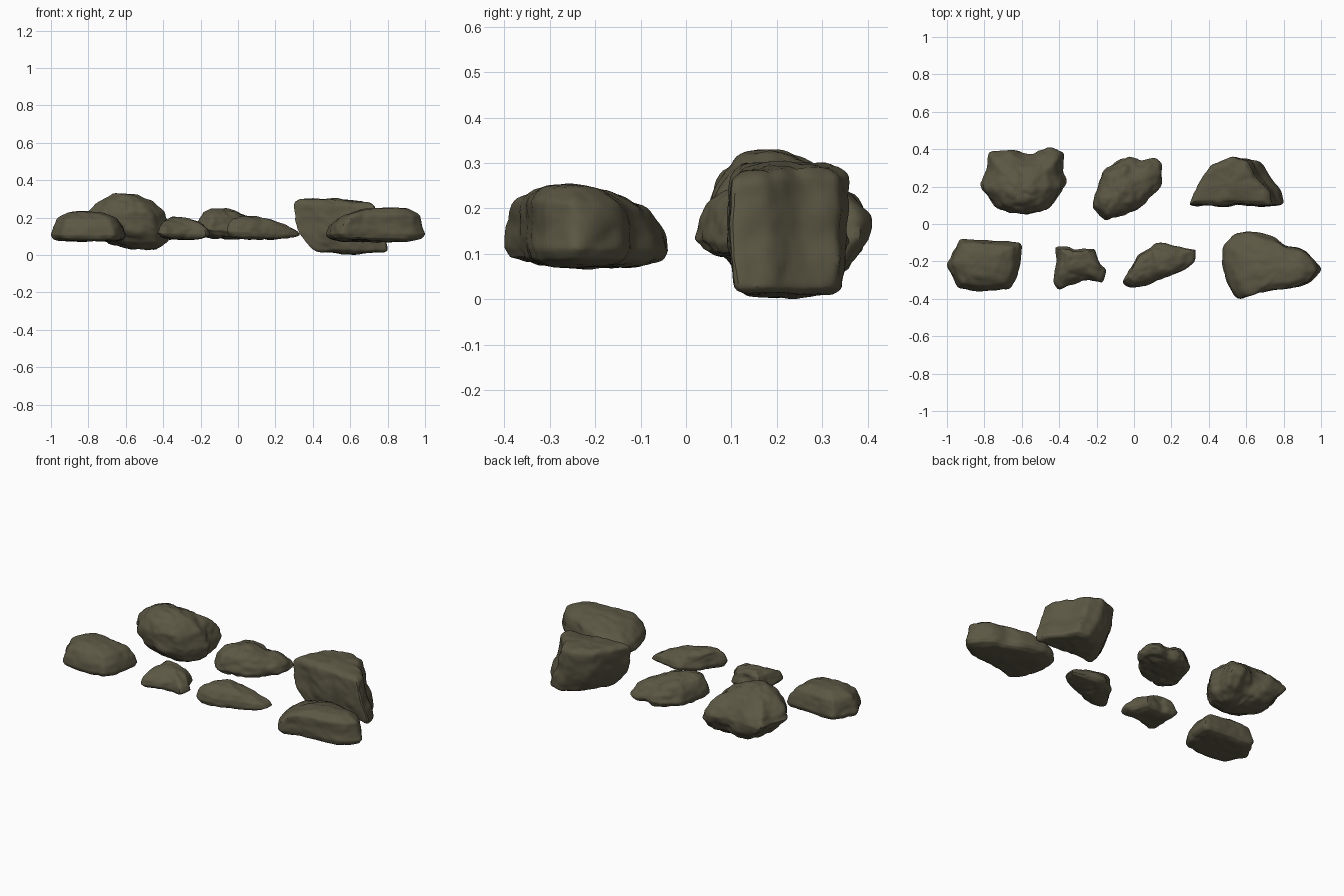
import bpy
import bmesh
import math
from mathutils import Vector, noise

default_cube = bpy.data.objects.get("Cube")
if default_cube:
    bpy.data.objects.remove(default_cube, do_unlink=True)

# One weathered stone colour for every rock
stone = bpy.data.materials.new("olive_brown_stone")
stone.use_nodes = True
stone_colour = (0.105, 0.096, 0.058, 1)
stone.diffuse_color = stone_colour
shader = stone.node_tree.nodes["Principled BSDF"]
shader.inputs["Base Color"].default_value = stone_colour
shader.inputs["Roughness"].default_value = 0.9

# Side profiles from underside to crown: (height fraction, outline scale)
PROFILES = {
    "box": [(0, .02), (.01, .72), (.06, .9), (.3, 1), (.6, 1),
            (.9, .97), (.98, .82), (1, .02)],
    "wedge": [(0, .02), (.02, .4), (.14, .74), (.35, .96), (.5, 1),
              (.68, .92), (.85, .66), (.97, .3), (1, .02)],
    "cap": [(0, .02), (.02, .75), (.09, .94), (.22, 1), (.5, .95),
            (.78, .82), (.96, .5), (1, .02)],
    "mound": [(0, .02), (.02, .6), (.1, .9), (.25, 1), (.5, .93),
              (.75, .74), (.93, .42), (1, .02)],
}
AROUND = 84
STEPS = 6


def resample(points, count):
    """Space points evenly along a closed outline."""
    edges = list(zip(points, points[1:] + points[:1]))
    total = sum((b - a).length for a, b in edges)
    result = []
    for i in range(count):
        distance = total * i / count
        for a, b in edges:
            length = (b - a).length
            if distance <= length:
                result.append(a.lerp(b, distance / length))
                break
            distance -= length
    return result


def profile_rows(profile):
    """Add rows between the profile's points."""
    rows = []
    for (h0, s0), (h1, s1) in zip(profile, profile[1:]):
        for i in range(STEPS):
            t = i / STEPS
            rows.append((h0 + (h1 - h0) * t, s0 + (s1 - s0) * t))
    return rows + [profile[-1]]


def roughen(bm, seed, amount):
    """Chip the surface with broad dents, ridges and fine grain."""
    shift = Vector((seed * 7, seed * 3, seed * 5))
    bm.normal_update()
    moves = []
    for v in bm.verts:
        p = v.co + shift
        broad = noise.noise(p * 7)
        ridge = abs(noise.noise(p * 13)) - 0.25
        grain = noise.noise(p * 32)
        moves.append(v.normal * amount * (broad + ridge + grain * 0.3))
    for v, move in zip(bm.verts, moves):
        v.co += move


def settle(bm, low, high):
    """Give the weathered rock its intended size and place."""
    for axis in range(3):
        values = [v.co[axis] for v in bm.verts]
        start, size = min(values), max(values) - min(values)
        for v in bm.verts:
            part = (v.co[axis] - start) / size
            v.co[axis] = low[axis] + part * (high[axis] - low[axis])


def make_rock(name, kind, bottom, top, outline, crown=(0, 0), root=(0, 0),
              tilt=(0, 0), rough=0.012, seed=1):
    """Loft an outline (in hundredths) through a profile and weather it."""
    points = [Vector((x, y, 0)) / 100 for x, y in outline]
    xs, ys = [p.x for p in points], [p.y for p in points]
    low = Vector((min(xs), min(ys), bottom))
    high = Vector((max(xs), max(ys), top))
    centre = Vector(((low.x + high.x) / 2, (low.y + high.y) / 2, 0))
    half = (high - low) / 2
    ring_points = resample(points, AROUND)
    crown, root = Vector((*crown, 0)), Vector((*root, 0))

    bm = bmesh.new()
    rings = []
    for h, scale in profile_rows(PROFILES[kind]):
        lean = crown * max(0, 2 * h - 1) + root * max(0, 1 - 2 * h)
        ring = []
        for p in ring_points:
            # Inner rings grow rounder so the outline leaves no spokes
            offset = p - centre
            angle = math.atan2(offset.y / half.y, offset.x / half.x)
            oval = Vector((half.x * math.cos(angle), half.y * math.sin(angle), 0))
            offset = offset.lerp(oval * 0.9, (1 - scale) * 0.7) * scale
            slope = h * (tilt[0] * offset.x + tilt[1] * offset.y)
            z = bottom + h * (top - bottom) + slope
            ring.append(bm.verts.new(centre + offset + lean + Vector((0, 0, z))))
        rings.append(ring)
    for lower, upper in zip(rings, rings[1:]):
        for i in range(AROUND):
            j = (i + 1) % AROUND
            bm.faces.new((lower[i], lower[j], upper[j], upper[i]))
    bm.faces.new(rings[0])
    bm.faces.new(rings[-1])
    bmesh.ops.recalc_face_normals(bm, faces=bm.faces)
    for _ in range(3):
        bmesh.ops.smooth_vert(bm, verts=bm.verts, factor=0.5, use_axis_x=True,
                              use_axis_y=True, use_axis_z=True)
    roughen(bm, seed, rough)
    settle(bm, low, high)

    mesh = bpy.data.meshes.new(name)
    bm.to_mesh(mesh)
    bm.free()
    mesh.materials.append(stone)
    rock = bpy.data.objects.new(name, mesh)
    bpy.context.collection.objects.link(rock)
    bpy.ops.object.select_all(action="DESELECT")
    rock.select_set(True)
    bpy.context.view_layer.objects.active = rock
    bpy.ops.object.shade_smooth_by_angle(angle=math.radians(35))


# Back row
make_rock("back_right_boulder", "wedge", .025, .33,
          [(-77, 39), (-65, 40), (-56, 37), (-44, 41), (-37, 38), (-39, 27),
           (-36, 22), (-41, 13), (-45, 8), (-58, 5), (-72, 9), (-80, 17),
           (-82, 22), (-78, 30)],
          crown=(0, -.05), root=(.09, 0), rough=.014, seed=1)
make_rock("back_middle_rock", "mound", .08, .25,
          [(-22, 9), (-21, 16), (-16, 28), (-8, 35), (-2, 36), (3, 33),
           (11, 35), (15, 32), (15, 21), (9, 15), (3, 9), (-5, 5), (-16, 2)],
          crown=(-.04, -.02), tilt=(-.15, 0), rough=.016, seed=2)
make_rock("back_left_boulder", "box", 0, .305,
          [(30, 9), (33, 16), (43, 31), (56, 36), (66, 34), (70, 25),
           (78, 18), (80, 9), (70, 9), (56, 10), (48, 9), (40, 10)],
          crown=(-.03, 0), root=(.08, 0), tilt=(-.05, 0), rough=.01, seed=3)

# Front row
make_rock("front_right_rock", "cap", .07, .235,
          [(-93, -8), (-85, -8), (-72, -9), (-60, -10), (-60, -15),
           (-62, -27), (-66, -35), (-80, -36), (-94, -35), (-100, -22)],
          crown=(-.01, .01), rough=.007, seed=4)
make_rock("front_middle_right_rock", "mound", .08, .205,
          [(-42, -12), (-35, -12), (-32, -14), (-21, -13), (-19, -20),
           (-15, -24), (-17, -31), (-24, -29), (-32, -32), (-40, -35),
           (-43, -32), (-43, -25), (-41, -20)],
          crown=(-.02, .04), tilt=(-.1, .05), rough=.009, seed=5)
make_rock("front_middle_left_rock", "mound", .08, .21,
          [(-6, -31), (-3, -25), (3, -16), (12, -10), (21, -11), (33, -13),
           (32, -20), (25, -25), (17, -28), (8, -33), (-2, -34)],
          crown=(-.04, 0), tilt=(-.2, 0), rough=.01, seed=6)
make_rock("front_left_boulder", "cap", .065, .255,
          [(47, -20), (48, -12), (54, -6), (61, -4), (75, -7), (80, -11),
           (90, -13), (98, -21), (100, -24), (94, -30), (86, -33), (72, -35),
           (64, -37), (56, -40), (52, -35), (49, -28)],
          crown=(.05, -.02), tilt=(.03, -.1), rough=.009, seed=7)
